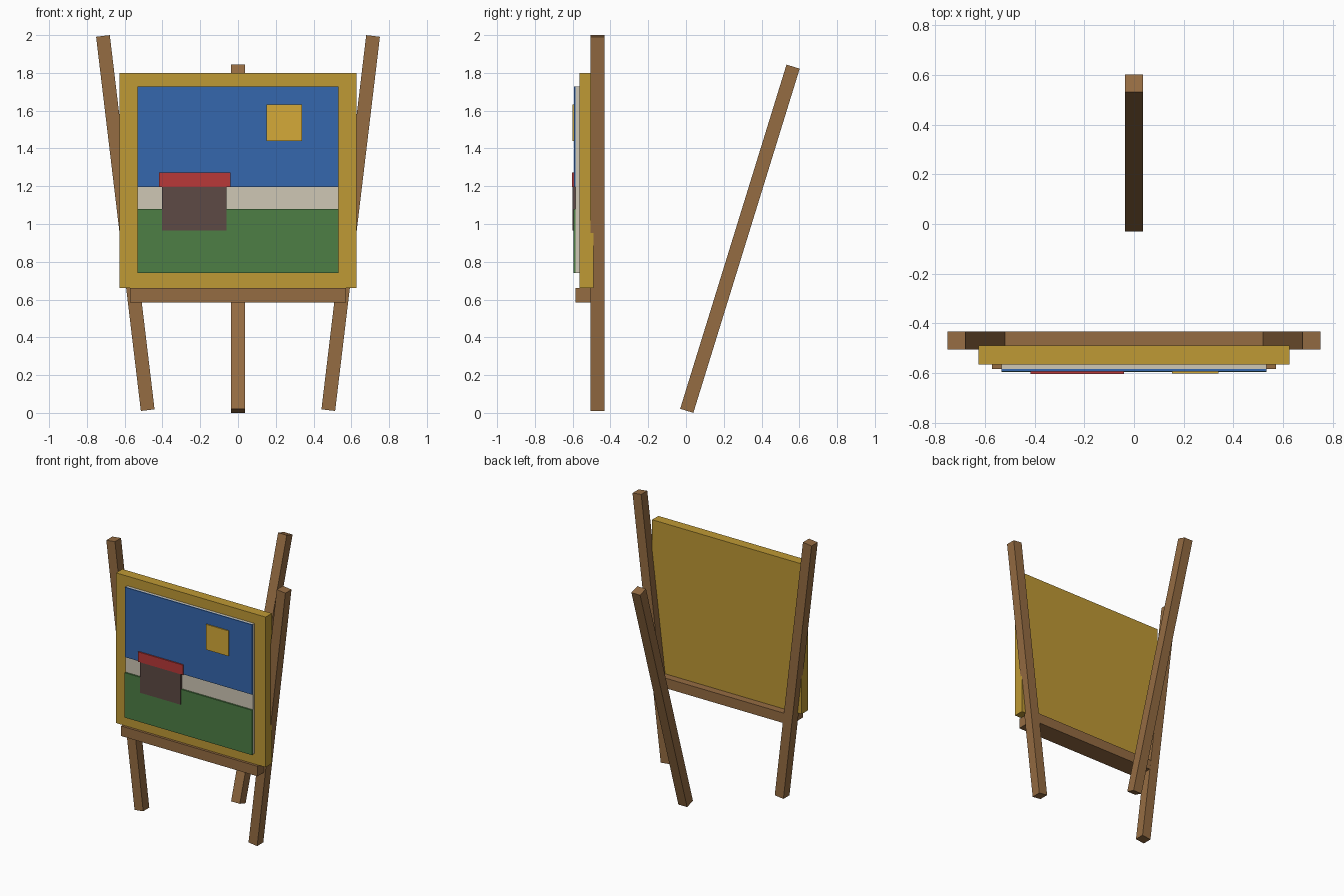
import bpy
from math import atan2, hypot

if "Cube" in bpy.data.objects:
    bpy.data.objects.remove(bpy.data.objects["Cube"])


def material(name, rgb):
    m = bpy.data.materials.new(name)
    m.diffuse_color = (*rgb, 1)
    m.use_nodes = True
    m.node_tree.nodes["Principled BSDF"].inputs["Base Color"].default_value = m.diffuse_color
    return m


WOOD = material("wood", (0.30, 0.15, 0.055))
GOLD = material("gold", (0.52, 0.32, 0.035))
CREAM = material("cream", (0.62, 0.57, 0.46))
BLUE = material("sky_blue", (0.035, 0.135, 0.42))
GREEN = material("grass_green", (0.075, 0.21, 0.06))
BROWN = material("wall_brown", (0.11, 0.068, 0.058))
RED = material("roof_red", (0.48, 0.04, 0.04))
YELLOW = material("sun_yellow", (0.66, 0.40, 0.04))


def cuboid(name, size, center, mat, rot=(0, 0, 0)):
    bpy.ops.mesh.primitive_cube_add(size=1, location=center, rotation=rot)
    ob = bpy.context.object
    ob.name = name
    ob.scale = size
    ob.data.materials.append(mat)
    return ob


def block(name, x, y, z, mat):
    """Box given by its (min, max) extent on each axis."""
    spans = (x, y, z)
    return cuboid(name, [b - a for a, b in spans], [(a + b) / 2 for a, b in spans], mat)


T = 0.073  # leg thickness

# Front legs, splayed outward at the top
for side, label in ((-1, "left"), (1, "right")):
    x0, z0, x1, z1 = 0.478, 0.0145, 0.715, 1.9955
    cuboid(f"front_leg_{label}", (T, T, hypot(x1 - x0, z1 - z0)),
           (side * (x0 + x1) / 2, -0.4685, (z0 + z1) / 2), WOOD,
           (0, side * atan2(x1 - x0, z1 - z0), 0))

# Back leg, tilted in the depth direction
y0, z0, y1, z1 = 0.004, 0.011, 0.567, 1.833
cuboid("back_leg", (T, T, hypot(y1 - y0, z1 - z0)),
       (0, (y0 + y1) / 2, (z0 + z1) / 2), WOOD, (-atan2(y1 - y0, z1 - z0), 0, 0))

# Shelf, frame and canvas
block("shelf", (-0.572, 0.572), (-0.584, -0.433), (0.585, 0.661), WOOD)
block("frame", (-0.627, 0.627), (-0.565, -0.49), (0.661, 1.80), GOLD)
block("canvas", (-0.533, 0.533), (-0.584, -0.56), (0.74, 1.727), CREAM)

# Painted scene as thin raised panels
block("sky", (-0.533, 0.533), (-0.593, -0.583), (1.197, 1.727), BLUE)
block("grass", (-0.533, 0.533), (-0.596, -0.583), (0.74, 1.08), GREEN)
block("house_wall", (-0.402, -0.06), (-0.601, -0.583), (0.965, 1.197), BROWN)
block("house_roof", (-0.417, -0.04), (-0.603, -0.583), (1.197, 1.272), RED)
block("sun", (0.152, 0.34), (-0.601, -0.583), (1.44, 1.632), YELLOW)
